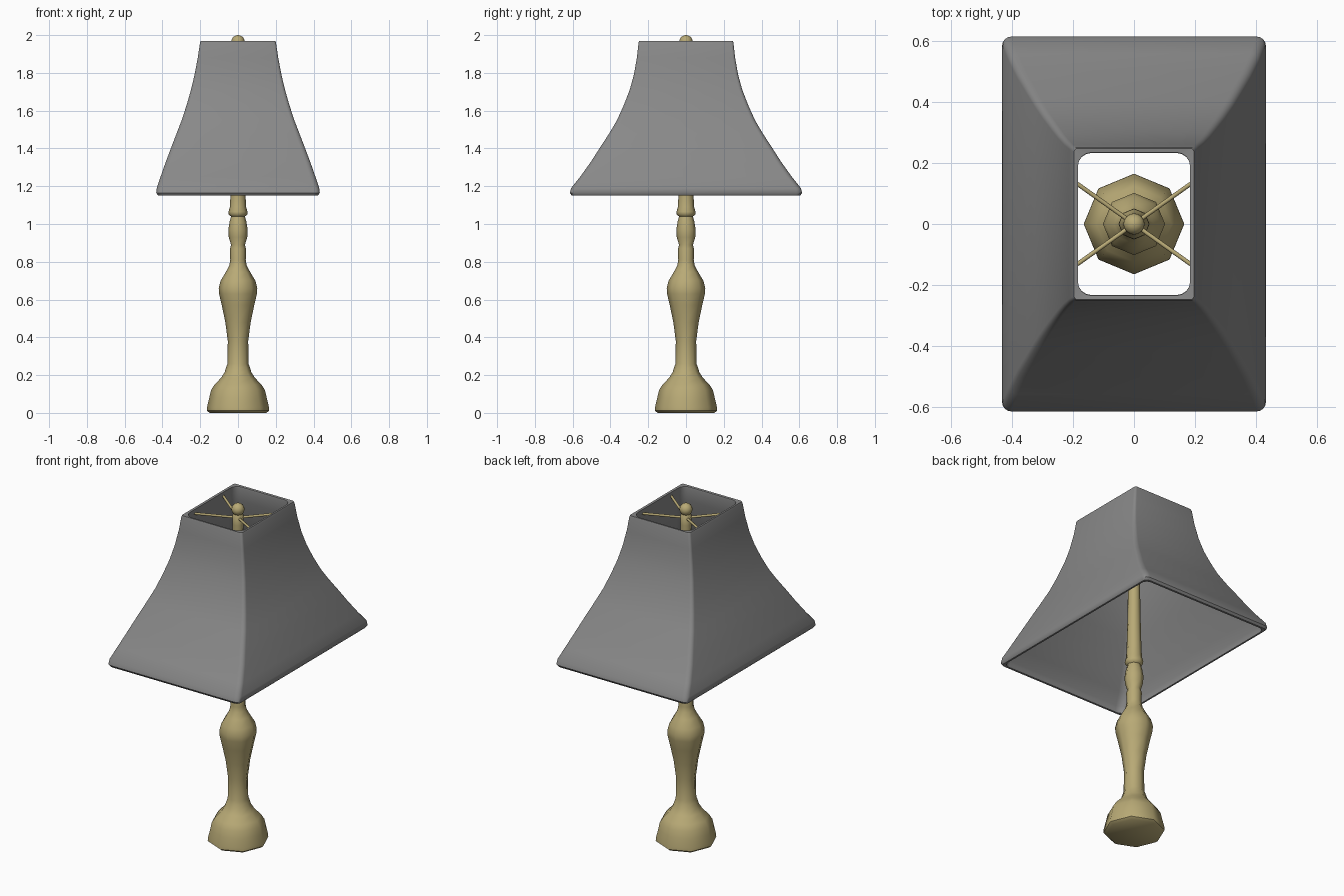
import bpy, bmesh, math
from mathutils import Vector

if "Cube" in bpy.data.objects:
    bpy.data.objects.remove(bpy.data.objects["Cube"])


def material(name, rgb):
    m = bpy.data.materials.new(name)
    m.diffuse_color = (*rgb, 1)
    m.use_nodes = True
    m.node_tree.nodes["Principled BSDF"].inputs["Base Color"].default_value = m.diffuse_color
    return m


BRASS = material("antique brass", (0.48, 0.40, 0.18))
GREY = material("grey fabric", (0.25, 0.25, 0.25))


def loft(name, rings, mat, cap=True, closed=False, angle=50):
    """Skin a list of equal-length point rings."""
    bm = bmesh.new()
    vr = [[bm.verts.new(p) for p in r] for r in rings]
    pairs = list(zip(vr, vr[1:])) + ([(vr[-1], vr[0])] if closed else [])
    n = len(vr[0])
    for a, b in pairs:
        for i in range(n):
            j = (i + 1) % n
            bm.faces.new((a[i], a[j], b[j], b[i]))
    if cap and not closed:
        bm.faces.new(vr[0])
        bm.faces.new(vr[-1])
    bmesh.ops.recalc_face_normals(bm, faces=bm.faces)
    me = bpy.data.meshes.new(name)
    bm.to_mesh(me)
    bm.free()
    ob = bpy.data.objects.new(name, me)
    bpy.context.collection.objects.link(ob)
    me.materials.append(mat)
    bpy.ops.object.select_all(action='DESELECT')
    ob.select_set(True)
    bpy.context.view_layer.objects.active = ob
    bpy.ops.object.shade_smooth_by_angle(angle=math.radians(angle))
    return ob


def lathe(name, profile, sides, mat):
    rings = [[(r * math.cos(math.tau * k / sides), r * math.sin(math.tau * k / sides), z)
              for k in range(sides)] for r, z in profile]
    return loft(name, rings, mat)


# turned eight-sided base and column (radius, height)
lathe("lamp_column", [
    (0.150, 0.0), (0.165, 0.012), (0.164, 0.03), (0.152, 0.08), (0.143, 0.12), (0.124, 0.15),
    (0.090, 0.185), (0.071, 0.215), (0.063, 0.24), (0.056, 0.26), (0.054, 0.38),
    (0.067, 0.48), (0.086, 0.57), (0.100, 0.63), (0.102, 0.66), (0.092, 0.70),
    (0.065, 0.745), (0.046, 0.78), (0.041, 0.81), (0.042, 0.87), (0.037, 0.89),
    (0.049, 0.93), (0.051, 0.97), (0.045, 1.01), (0.037, 1.04), (0.049, 1.05),
    (0.050, 1.065), (0.043, 1.09), (0.040, 1.15), (0.034, 1.40), (0.031, 1.88),
    (0.031, 1.93), (0.022, 1.94), (0.022, 1.95)], 8, BRASS)

# ball finial
lathe("finial", [(0.035 * math.sin(math.pi * k / 10) + 1e-4, 1.965 - 0.035 * math.cos(math.pi * k / 10))
                 for k in range(11)], 16, BRASS)

# four thin arms holding the shade
for sx in (-1, 1):
    for sy in (-1, 1):
        a, b = Vector((0, 0, 1.915)), Vector((sx * 0.192, sy * 0.136, 1.94))
        d = (b - a).normalized()
        u = d.cross(Vector((0, 0, 1))).normalized()
        v = d.cross(u)
        rings = [[p + 0.007 * (u * math.cos(math.tau * k / 8) + v * math.sin(math.tau * k / 8))
                  for k in range(8)] for p in (a, b)]
        loft("shade_arm", rings, BRASS)


# flared rectangular shade with slightly rounded corners
def rounded_rect(hx, hy, r, z, seg=4):
    pts = []
    for q, (sx, sy) in enumerate(((1, 1), (-1, 1), (-1, -1), (1, -1))):
        for k in range(seg + 1):
            t = math.pi / 2 * (q + k / seg)
            pts.append((sx * (hx - r) + r * math.cos(t), sy * (hy - r) + r * math.sin(t), z))
    return pts


# half width x, half width y, height
flare = [(0.433, 0.615, 1.165), (0.430, 0.608, 1.19), (0.410, 0.560, 1.25), (0.382, 0.503, 1.33),
         (0.352, 0.452, 1.41), (0.325, 0.406, 1.48), (0.298, 0.365, 1.55), (0.272, 0.329, 1.63),
         (0.249, 0.298, 1.71), (0.230, 0.276, 1.79), (0.213, 0.260, 1.88), (0.201, 0.251, 1.96)]
outer = [rounded_rect(0.424, 0.606, 0.025, 1.152)]
outer += [rounded_rect(x, y, 0.012 + 0.018 * (1.97 - z) / 0.8, z) for x, y, z in flare]
outer += [rounded_rect(0.197, 0.248, 0.012, 1.97)]
inner = [rounded_rect(0.184, 0.235, 0.045, 1.968)]
inner += [rounded_rect(x - 0.016, y - 0.018, 0.045, z) for x, y, z in reversed(flare)]
inner += [rounded_rect(0.414, 0.594, 0.035, 1.152)]
loft("lamp_shade", outer + inner, GREY, closed=True)
